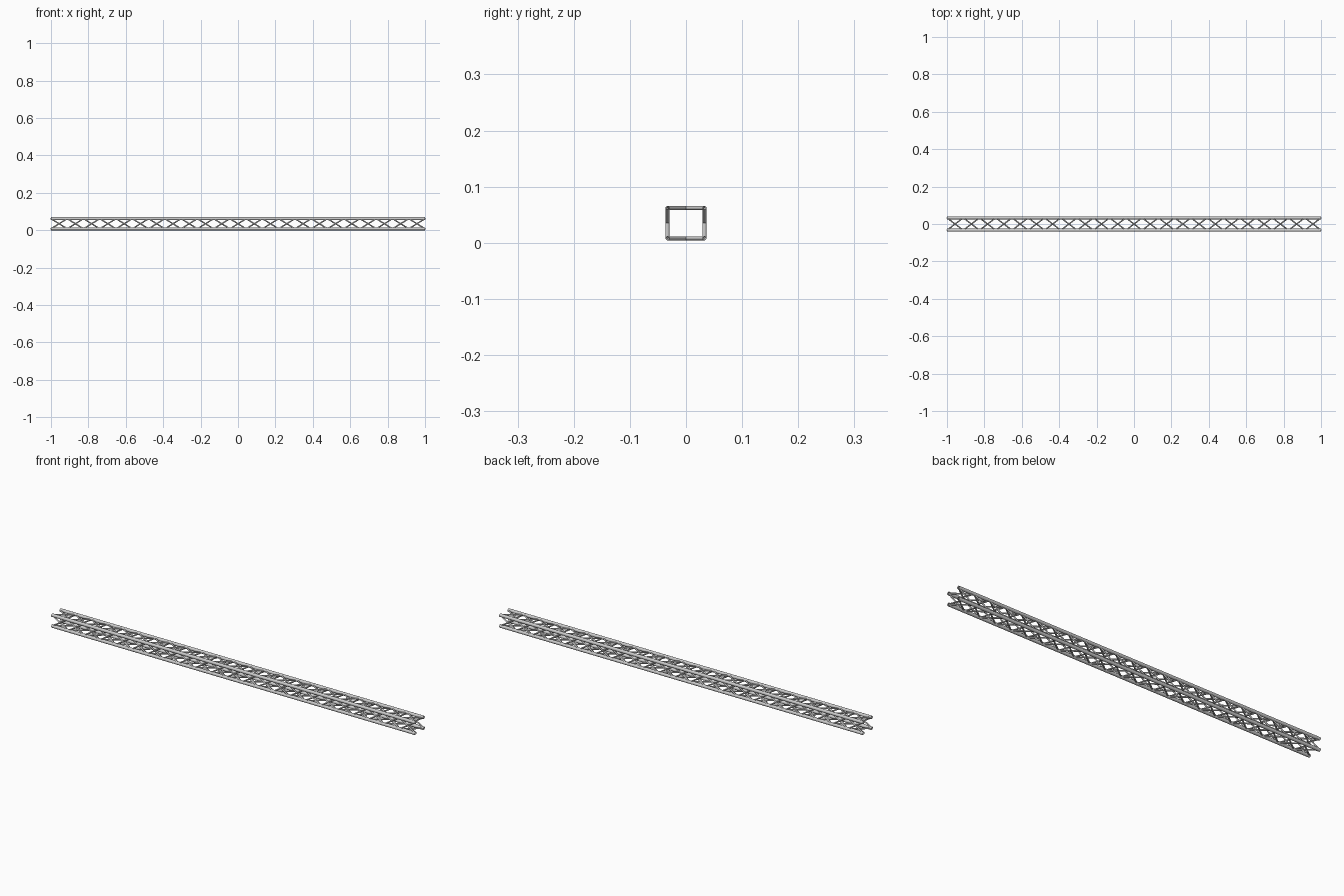
import bpy, bmesh
from mathutils import Vector, Matrix

if "Cube" in bpy.data.objects:
    bpy.data.objects.remove(bpy.data.objects["Cube"])

CELLS = 23
LENGTH = 2.0
CHORD_R, BRACE_R = 0.008, 0.0036
HY, HZ, CZ = 0.033, 0.027, 0.035   # chord axis offsets and centre height


def add_tube(bm, a, b, radius, sides):
    """Open-ended tube from a to b."""
    a, b = Vector(a), Vector(b)
    d = b - a
    rot = Vector((0, 0, 1)).rotation_difference(d.normalized()).to_matrix().to_4x4()
    bmesh.ops.create_cone(bm, cap_ends=False, segments=sides, radius1=radius,
                          radius2=radius, depth=d.length,
                          matrix=Matrix.Translation((a + b) / 2) @ rot)


def finish(bm, name):
    for f in bm.faces:
        f.smooth = True
    me = bpy.data.meshes.new(name)
    bm.to_mesh(me)
    bm.free()
    ob = bpy.data.objects.new(name, me)
    bpy.context.collection.objects.link(ob)
    return ob


corners = [(-HY, CZ - HZ), (HY, CZ - HZ), (HY, CZ + HZ), (-HY, CZ + HZ)]
names = ["bottom", "back", "top", "front"]
step = LENGTH / CELLS

# Four long chord tubes
for i, (y, z) in enumerate(corners):
    bm = bmesh.new()
    add_tube(bm, (-LENGTH / 2, y, z), (LENGTH / 2, y, z), CHORD_R, 24)
    finish(bm, f"chord_tube_{i + 1}")

# Crossed bracing on each of the four sides
for i, name in enumerate(names):
    p, q = corners[i], corners[(i + 1) % 4]
    bm = bmesh.new()
    for c in range(CELLS):
        x0 = -LENGTH / 2 + c * step
        x1 = x0 + step
        add_tube(bm, (x0, *p), (x1, *q), BRACE_R, 12)
        add_tube(bm, (x0, *q), (x1, *p), BRACE_R, 12)
    finish(bm, f"{name}_cross_bracing")
